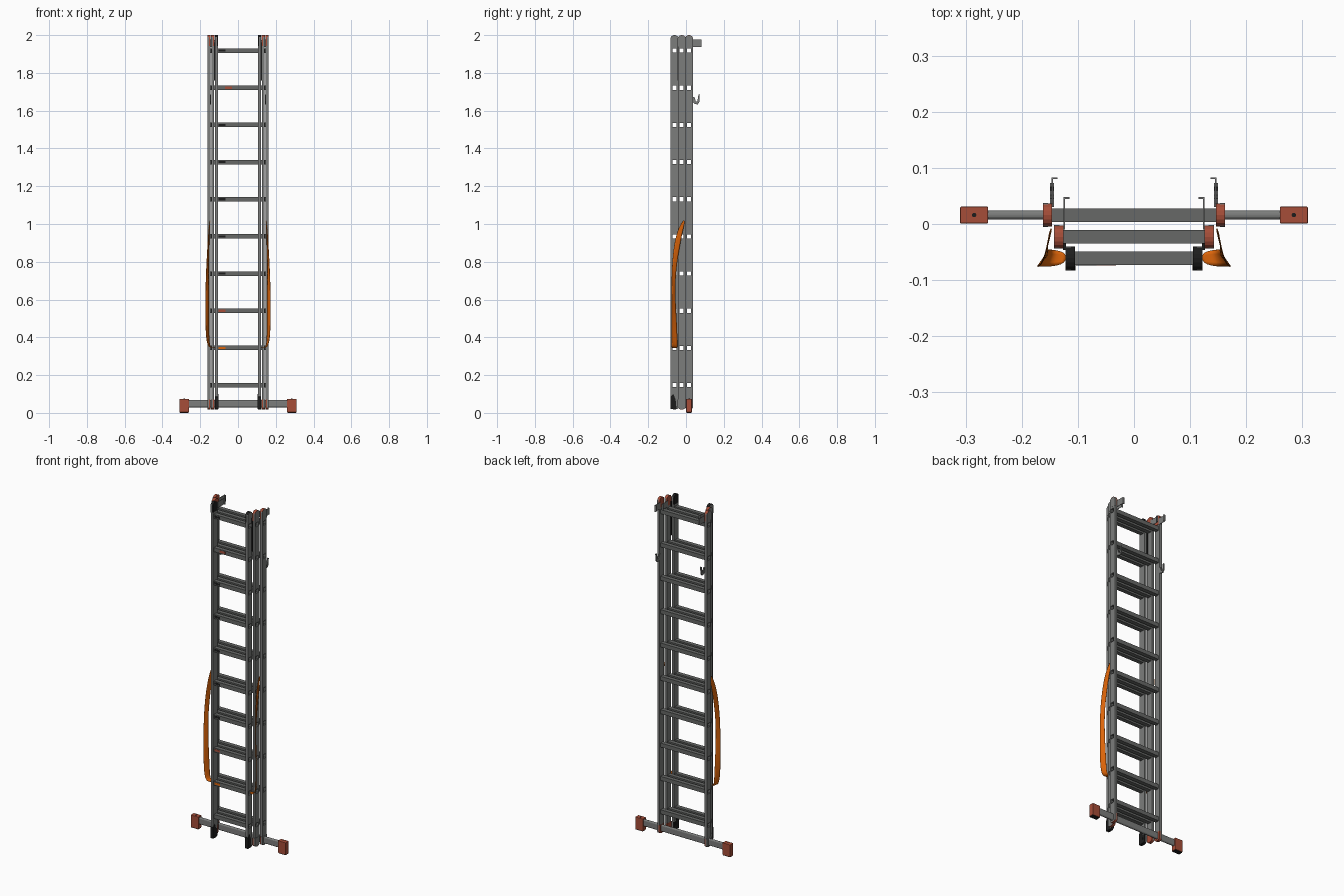
import bpy
import bmesh
import math
from mathutils import Vector

if "Cube" in bpy.data.objects:
    bpy.data.objects.remove(bpy.data.objects["Cube"])


def material(name, r, g, b):
    m = bpy.data.materials.new(name)
    m.use_nodes = True
    m.diffuse_color = (r, g, b, 1)
    m.node_tree.nodes["Principled BSDF"].inputs["Base Color"].default_value = (r, g, b, 1)
    return m


ALU = material("aluminium", 0.2, 0.205, 0.2)
RUNG = material("rung aluminium", 0.135, 0.14, 0.135)
RED = material("brick red plastic", 0.38, 0.075, 0.04)
BLACK = material("black plastic", 0.012, 0.012, 0.012)
STRAP = material("orange webbing", 0.72, 0.13, 0.003)


def finish(name, bm, mat):
    bmesh.ops.recalc_face_normals(bm, faces=bm.faces)
    mesh = bpy.data.meshes.new(name)
    bm.to_mesh(mesh)
    bm.free()
    mesh.materials.append(mat)
    obj = bpy.data.objects.new(name, mesh)
    bpy.context.collection.objects.link(obj)
    return obj


def boxes(name, spans, mat):
    """One object from boxes given as ((x0, x1), (y0, y1), (z0, z1))."""
    bm = bmesh.new()
    for span in spans:
        verts = bmesh.ops.create_cube(bm, size=1)["verts"]
        for v in verts:
            v.co = Vector([(a + b) / 2 + c * abs(b - a) for (a, b), c in zip(span, v.co)])
    return finish(name, bm, mat)


def prism(name, outline, x0, x1, mat):
    """Extrude a (y, z) outline along x."""
    bm = bmesh.new()
    face = bm.faces.new([bm.verts.new((x0, y, z)) for y, z in outline])
    ext = bmesh.ops.extrude_face_region(bm, geom=[face])["geom"]
    for v in ext:
        if isinstance(v, bmesh.types.BMVert):
            v.co.x = x1
    return finish(name, bm, mat)


def rounded_end(cy, half, z0, height, tail):
    """Half-round (y, z) outline with a straight tail reaching back into the rail."""
    arc = [(cy + half * math.cos(a), z0 + height * math.sin(a))
           for a in [math.pi * k / 8 for k in range(9)]]
    base = z0 - math.copysign(tail, height)
    return arc + [(cy - half, base), (cy + half, base)]


def tube(name, half, y, z, size, wall, mat):
    """Hollow square tube along x, open at both ends."""
    bm = bmesh.new()
    rings = []
    for x in (-half, half):
        for h in (size, size - wall):
            rings.append([bm.verts.new((x, y + a * h, z + b * h))
                          for a, b in ((-1, -1), (1, -1), (1, 1), (-1, 1))])
    lo, li, ro, ri = rings
    for a, b in ((lo, ro), (li, ri), (lo, li), (ro, ri)):
        for i in range(4):
            j = (i + 1) % 4
            bm.faces.new((a[i], a[j], b[j], b[i]))
    return finish(name, bm, mat)


def bevel(obj, width, segments):
    mod = obj.modifiers.new("rounding", "BEVEL")
    mod.width, mod.segments = width, segments


RUNG_Z = [0.147 + 0.1968 * i for i in range(10)]
HOLE, DEPTH, WIDTH = 0.0115, 0.02, 0.0075
BOTTOM, TOP = 0.03, 1.983

# Three nested ladder sections: name, rail x, centre y, end plug colour
sections = (("back", 0.154, 0.016, RED),
            ("middle", 0.134, -0.023, RED),
            ("front", 0.1135, -0.061, BLACK))

for label, rx, cy, cap in sections:
    # Hollow rungs
    for i, z in enumerate(RUNG_Z):
        tube(f"{label}_rung_{i + 1}", rx + WIDTH + 0.001, cy, z, HOLE + 0.0005, 0.001, RUNG)
    for side, s in (("left", 1), ("right", -1)):
        xs = sorted((s * (rx - WIDTH), s * (rx + WIDTH)))
        # Rails, pierced where the rungs pass through
        spans = [(xs, (cy - DEPTH, cy - HOLE), (BOTTOM, TOP)),
                 (xs, (cy + HOLE, cy + DEPTH), (BOTTOM, TOP))]
        levels = [BOTTOM] + [z + d for z in RUNG_Z for d in (-HOLE, HOLE)] + [TOP]
        for lo, hi in zip(levels[::2], levels[1::2]):
            spans.append((xs, (cy - HOLE, cy + HOLE), (lo, hi)))
        boxes(f"{label}_rail_{side}", spans, ALU)
        # Rounded end plugs, showing inside and on top, wrapped by the rail outside
        for end, z0, height in (("top", TOP, 0.017), ("bottom", BOTTOM, -0.012)):
            prism(f"{label}_{end}_plug_{side}", rounded_end(cy, 0.0205, z0, height, 0.04),
                  s * (rx - 0.0083), s * (rx + 0.0078), cap)
            prism(f"{label}_{end}_rail_end_{side}",
                  rounded_end(cy, 0.021, z0, height * 0.85, 0.042),
                  s * (rx - 0.001), s * (rx + 0.0083), ALU)

# Stabiliser bar with rubber feet
bar = boxes("stabiliser_bar", [((-0.27, 0.27), (0.008, 0.024), (0.028, 0.068))], ALU)
bevel(bar, 0.007, 4)
for side, s in (("left", 1), ("right", -1)):
    foot = boxes(f"stabiliser_foot_{side}",
                 [(sorted((s * 0.26, s * 0.31)), (0.001, 0.031), (0.003, 0.074))], RED)
    bevel(foot, 0.002, 2)
    boxes(f"foot_tread_{side}",
          [(sorted((s * 0.262, s * 0.308)), (0.003, 0.029), (0, 0.004))], BLACK)
    bpy.ops.mesh.primitive_cylinder_add(vertices=16, radius=0.004, depth=0.003,
                                        location=(s * 0.285, 0.016, 0.0735))
    bpy.context.object.name = f"foot_bolt_{side}"
    bpy.context.object.data.materials.append(BLACK)

    # Top guide hooks: plates reaching back with a turned-in lip
    boxes(f"guide_hook_{side}",
          [(sorted((s * 0.144, s * 0.147)), (0.03, 0.082), (1.938, 1.976)),
           (sorted((s * 0.136, s * 0.147)), (0.08, 0.083), (1.938, 1.976))], ALU)
    boxes(f"inner_guide_hook_{side}",
          [(sorted((s * 0.123, s * 0.126)), (-0.01, 0.047), (1.94, 1.975)),
           (sorted((s * 0.115, s * 0.126)), (0.045, 0.048), (1.94, 1.975))], ALU)

    # Catch hook below the top
    prism(f"catch_hook_{side}",
          [(0.03, 1.672), (0.045, 1.672), (0.052, 1.648), (0.06, 1.648), (0.066, 1.685),
           (0.073, 1.685), (0.07, 1.645), (0.062, 1.633), (0.045, 1.636), (0.03, 1.65)],
          s * 0.143, s * 0.15, ALU)

    # Dark runner between the rails and shoe at the bottom of the front section
    boxes(f"runner_{side}",
          [(sorted((s * 0.121, s * 0.1265)), (-0.046, -0.034), (1.76, 1.96))], BLACK)
    prism(f"front_shoe_{side}",
          [(-0.0825, 0.02), (-0.05, 0.02), (-0.055, 0.07), (-0.066, 0.1), (-0.0825, 0.085)],
          s * 0.104, s * 0.1225, BLACK)

    # Spreader strap: twisted ribbon through (x, y, z, half width in x, half width in y)
    path = ((0.148, -0.010, 1.02, 0.001, 0.006), (0.154, -0.030, 0.97, 0.002, 0.014),
            (0.158, -0.050, 0.88, 0.004, 0.016), (0.163, -0.066, 0.74, 0.007, 0.010),
            (0.164, -0.066, 0.60, 0.009, 0.009), (0.164, -0.061, 0.46, 0.009, 0.014),
            (0.160, -0.060, 0.37, 0.007, 0.015), (0.148, -0.061, 0.342, 0.003, 0.015),
            (0.120, -0.061, 0.345, 0.001, 0.011))
    bm = bmesh.new()
    edges = [[bm.verts.new((s * (x + k * wx), y - k * wy, z)) for k in (-1, 1)]
             for x, y, z, wx, wy in path]
    for (a, b), (c, d) in zip(edges, edges[1:]):
        bm.faces.new((a, b, d, c))
    strap = finish(f"spreader_strap_{side}", bm, STRAP)
    sub = strap.modifiers.new("smooth", "SUBSURF")
    sub.levels = sub.render_levels = 2
    strap.modifiers.new("thickness", "SOLIDIFY").thickness = 0.0015
    for poly in strap.data.polygons:
        poly.use_smooth = True

# Small marker plates on the front of the rungs
markers = {1: STRAP, 2: RED, 8: RED}
for i in range(1, 10):
    x = -0.05 if i == 8 else -0.085
    boxes(f"rung_marker_{i + 1}",
          [((x - 0.018, x + 0.018), (-0.0742, -0.073), (RUNG_Z[i] - 0.006, RUNG_Z[i] + 0.006))],
          markers.get(i, BLACK))
